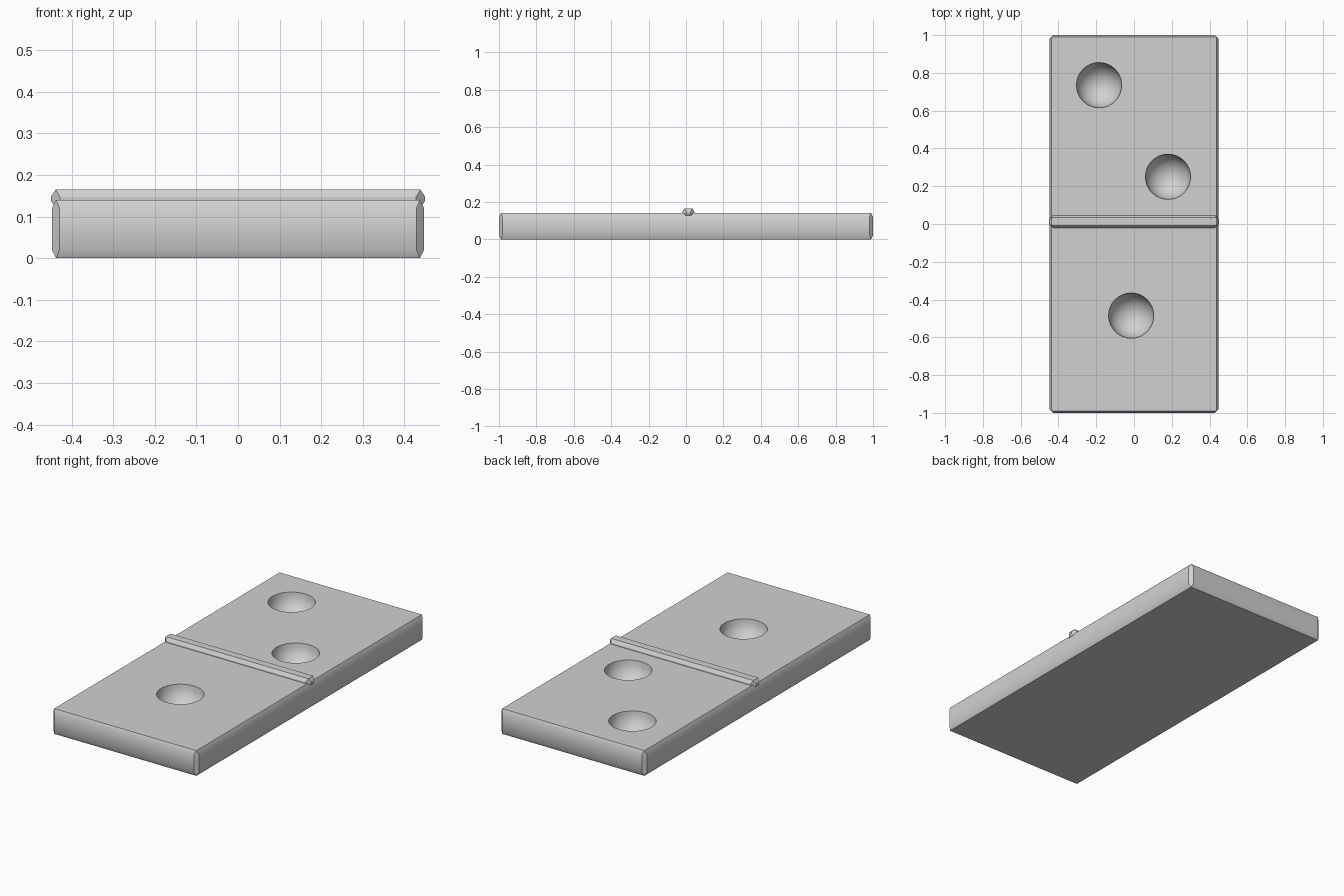
import bpy
import bmesh
import math

cube = bpy.data.objects.get("Cube")
if cube:
    bpy.data.objects.remove(cube, do_unlink=True)

grey = bpy.data.materials.new("light_grey")
grey.use_nodes = True
COLOUR = (0.64, 0.64, 0.64, 1)
grey.diffuse_color = COLOUR
grey.node_tree.nodes["Principled BSDF"].inputs["Base Color"].default_value = COLOUR


def make_object(name, bm):
    mesh = bpy.data.meshes.new(name)
    bm.to_mesh(mesh)
    bm.free()
    mesh.materials.append(grey)
    obj = bpy.data.objects.new(name, mesh)
    bpy.context.collection.objects.link(obj)
    return obj


def select_only(obj):
    bpy.ops.object.select_all(action="DESELECT")
    obj.select_set(True)
    bpy.context.view_layer.objects.active = obj


def smooth(obj):
    select_only(obj)
    bpy.ops.object.shade_smooth_by_angle(angle=math.radians(32))


def chamfered_block(name, half_x, half_y, low, high, inset, rise, cut, y=0):
    """Block with shallow chamfers above and below and cut upright corners."""
    bm = bmesh.new()
    for sx in (-1, 1):
        for sy in (-1, 1):
            for end, mid in ((low, low + rise), (high, high - rise)):
                for dx, dy, z in ((inset, inset, end), (cut, 0, mid), (0, cut, mid)):
                    bm.verts.new((sx * (half_x - dx), y + sy * (half_y - dy), z))
    bmesh.ops.convex_hull(bm, input=bm.verts[:])
    bmesh.ops.dissolve_limit(bm, angle_limit=math.radians(1),
                             verts=bm.verts[:], edges=bm.edges[:])
    bmesh.ops.recalc_face_normals(bm, faces=bm.faces[:])
    return make_object(name, bm)


# Tile body
tile = chamfered_block("tile_body", 0.447, 1.0, 0, 0.14, 0.01, 0.02, 0.018)

# Round pips hollowed into the top
for x, y in ((-0.185, 0.735), (0.18, 0.25), (-0.015, -0.485)):
    bm = bmesh.new()
    bmesh.ops.create_uvsphere(bm, u_segments=32, v_segments=16, radius=0.12)
    bmesh.ops.translate(bm, verts=bm.verts[:], vec=(x, y, 0.142))
    cutter = make_object("pip_cutter", bm)
    cutter.hide_render = True
    hollow = tile.modifiers.new("pip", "BOOLEAN")
    hollow.operation = "DIFFERENCE"
    hollow.solver = "EXACT"
    hollow.object = cutter
    select_only(tile)
    bpy.ops.object.modifier_apply(modifier=hollow.name)
    bpy.data.objects.remove(cutter, do_unlink=True)
smooth(tile)

# Raised divider across the middle
divider = chamfered_block("divider_bar", 0.45, 0.033, 0.12, 0.165, 0.012, 0.018, 0.022, 0.013)
smooth(divider)
